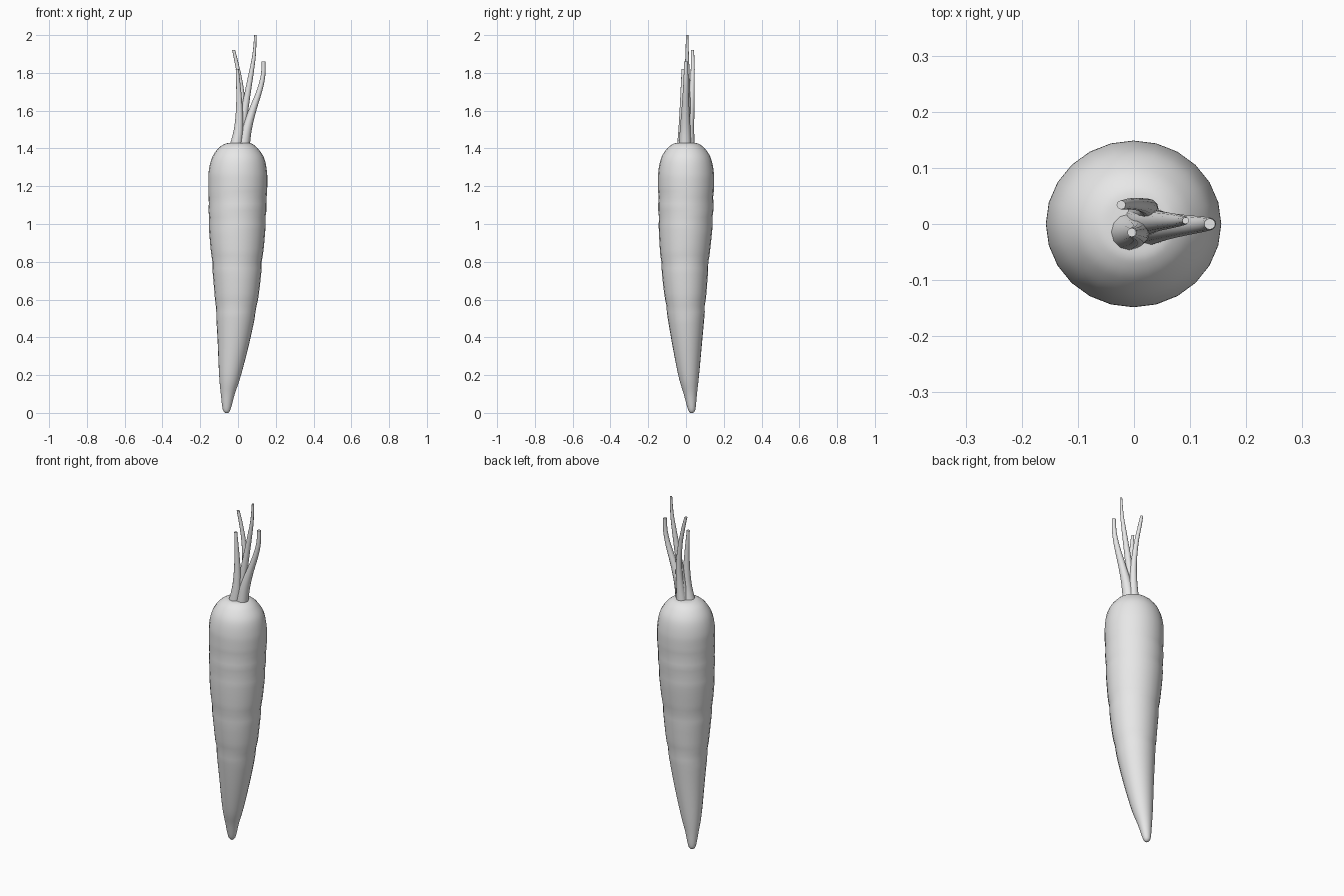
import bpy
import bmesh
import math
from mathutils import Vector

default_cube = bpy.data.objects.get("Cube")
if default_cube:
    bpy.data.objects.remove(default_cube, do_unlink=True)

# One pale grey covers the whole vegetable
pale_grey = bpy.data.materials.new("pale_grey")
pale_grey.use_nodes = True
colour = (0.8, 0.8, 0.8, 1.0)
pale_grey.diffuse_color = colour
pale_grey.node_tree.nodes["Principled BSDF"].inputs["Base Color"].default_value = colour


def resample(knots, steps):
    """Catmull-Rom curve through knots of (x, y, z, radius)."""
    points = [Vector(knot) for knot in knots]
    padded = [points[0]] + points + [points[-1]]
    result = []
    for before, start, end, after in zip(padded, padded[1:], padded[2:], padded[3:]):
        for step in range(steps):
            t = step / steps
            result.append(0.5 * (2 * start + (end - before) * t
                                 + (2 * before - 5 * start + 4 * end - after) * t ** 2
                                 + (3 * start - before - 3 * end + after) * t ** 3))
    result.append(points[-1])
    return result


def loft(name, knots, sides, steps, depth=1.0, ripple=None):
    """Skin level rings along a path and close both ends."""
    bm = bmesh.new()
    rings = []
    for x, y, z, radius in resample(knots, steps):
        ring = []
        for side in range(sides):
            angle = math.tau * side / sides
            r = radius + (ripple(z, angle) if ripple else 0)
            ring.append(bm.verts.new((x + r * math.cos(angle),
                                      y + r * depth * math.sin(angle), z)))
        rings.append(ring)
    for lower, upper in zip(rings, rings[1:]):
        for i in range(sides):
            j = (i + 1) % sides
            bm.faces.new((lower[i], lower[j], upper[j], upper[i]))
    bm.faces.new(rings[0][::-1])
    bm.faces.new(rings[-1])
    bmesh.ops.recalc_face_normals(bm, faces=bm.faces)

    mesh = bpy.data.meshes.new(name)
    bm.to_mesh(mesh)
    bm.free()
    mesh.materials.append(pale_grey)
    obj = bpy.data.objects.new(name, mesh)
    bpy.context.collection.objects.link(obj)
    bpy.ops.object.select_all(action="DESELECT")
    obj.select_set(True)
    bpy.context.view_layer.objects.active = obj
    bpy.ops.object.shade_smooth_by_angle(angle=math.radians(50))
    return obj


def growth_rings(z, angle):
    """Shallow creases around the root, slightly uneven in height."""
    total = 0
    for level in (1.13, 1.03, 0.8, 0.56):
        offset = z - level - 0.012 * math.sin(2 * angle + 9 * level)
        total -= 0.004 * math.exp(-(offset / 0.022) ** 2)
    return total


# Tapered root with a bent tip and rounded shoulders
root_knots = [
    (-0.06, 0.03, 0, 0.008),
    (-0.06, 0.03, 0.02, 0.021),
    (-0.054, 0.023, 0.1, 0.037),
    (-0.042, 0.014, 0.2, 0.058),
    (-0.021, 0.004, 0.4, 0.088),
    (-0.008, -0.003, 0.6, 0.114),
    (-0.005, -0.006, 0.8, 0.134),
    (-0.004, -0.002, 1.0, 0.151),
    (-0.001, 0, 1.2, 0.156),
    (-0.001, 0, 1.28, 0.154),
    (0, 0, 1.35, 0.138),
    (0, 0, 1.4, 0.105),
    (0.003, 0, 1.425, 0.07),
    (0.006, 0, 1.43, 0.04),
]
loft("root", root_knots, sides=24, steps=6, depth=0.95, ripple=growth_rings)

# Cut leaf stalks, merging at the crown and fanning out above it
stalks = {
    "left_stalk": [
        (0.028, -0.004, 1.41, 0.034), (0.045, -0.004, 1.5, 0.028),
        (0.076, -0.003, 1.6, 0.021), (0.115, -0.001, 1.71, 0.015),
        (0.133, 0, 1.79, 0.012), (0.135, 0, 1.86, 0.01)],
    "tall_stalk": [
        (0.016, 0.004, 1.41, 0.035), (0.02, 0.004, 1.5, 0.026),
        (0.038, 0.005, 1.62, 0.019), (0.07, 0.006, 1.8, 0.013),
        (0.086, 0.006, 1.9, 0.009), (0.092, 0.006, 2.0, 0.006)],
    "back_stalk": [
        (0.014, 0.018, 1.41, 0.029), (0.022, 0.021, 1.5, 0.022),
        (0.026, 0.029, 1.62, 0.016), (0.013, 0.034, 1.75, 0.012),
        (-0.007, 0.036, 1.85, 0.01), (-0.023, 0.034, 1.92, 0.008)],
    "front_stalk": [
        (-0.012, -0.014, 1.41, 0.034), (0.003, -0.015, 1.5, 0.025),
        (0.007, -0.016, 1.6, 0.018), (0.004, -0.016, 1.7, 0.013),
        (-0.004, -0.015, 1.82, 0.008)],
}
for stalk_name, stalk_knots in stalks.items():
    loft(stalk_name, stalk_knots, sides=12, steps=3)
